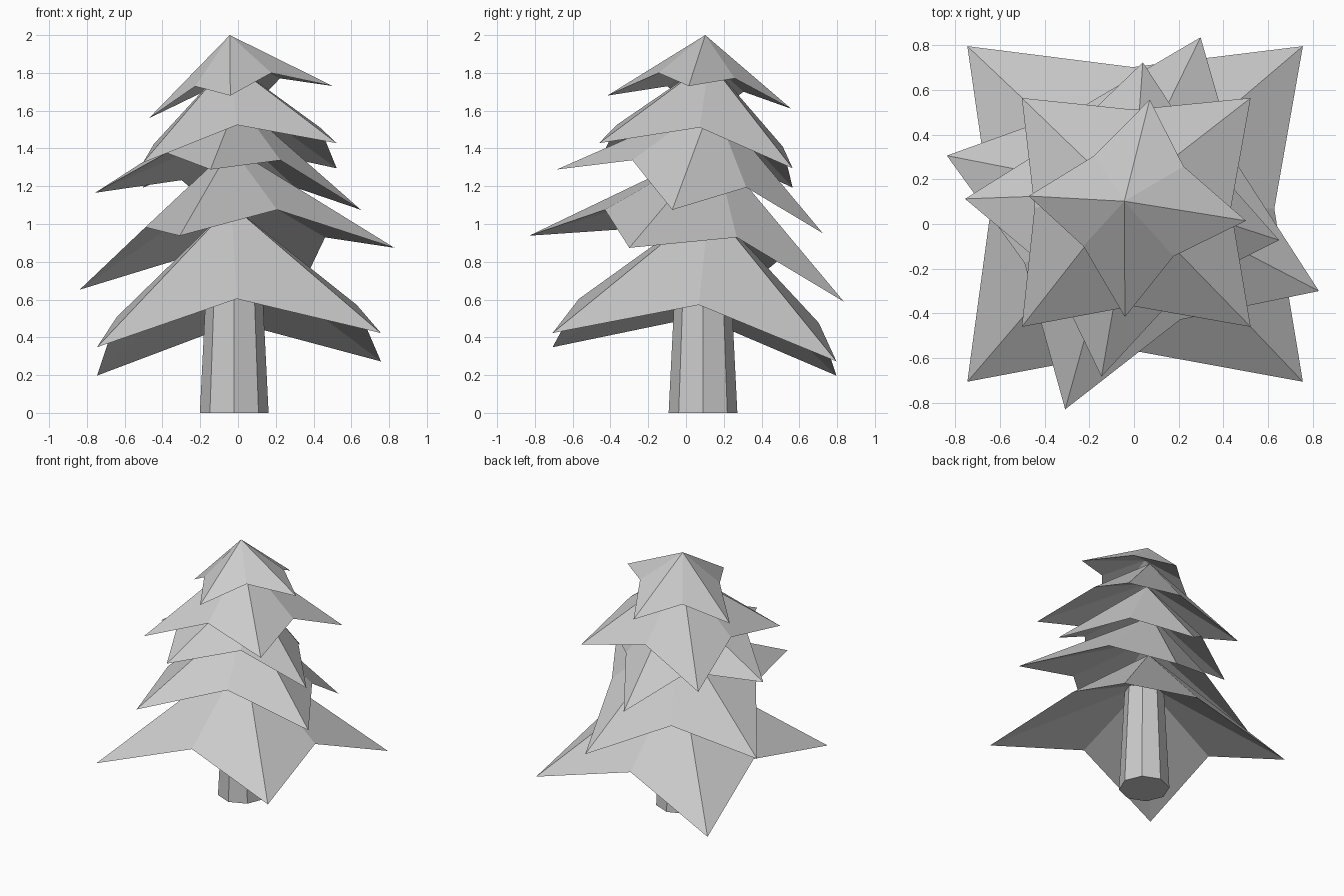
import bpy
from math import cos, sin, radians

if "Cube" in bpy.data.objects:
    bpy.data.objects.remove(bpy.data.objects["Cube"])


def make_object(name, verts, faces):
    mesh = bpy.data.meshes.new(name)
    mesh.from_pydata(verts, [], faces)
    mesh.update()
    obj = bpy.data.objects.new(name, mesh)
    bpy.context.collection.objects.link(obj)
    return obj


def ring(cx, cy, z, r, n=8):
    return [(cx + r * cos(radians(360 * i / n)), cy + r * sin(radians(360 * i / n)), z)
            for i in range(n)]


# Tapered eight-sided trunk
faces = [(i, (i + 1) % 8, 8 + (i + 1) % 8, 8 + i) for i in range(8)]
faces += [tuple(range(7, -1, -1)), tuple(range(8, 16))]
make_object("trunk", ring(-0.02, 0.09, 0, 0.182) + ring(-0.02, 0.09, 0.9, 0.137), faces)


# Four-pointed star cone with a shallower hollow underside, leaning along a slope
def branch_layer(name, centre, angle, tip_r, notch_r, notch_h, height, slope):
    (cx, cy, cz), (sx, sy) = centre, slope

    def leaned(r, a, h):
        dx, dy = r * cos(radians(a)), r * sin(radians(a))
        return (cx + dx - sx * h, cy + dy - sy * h, cz + h + sx * dx + sy * dy)

    verts = [leaned(0, 0, height), leaned(0, 0, 0.7 * height)]
    for i in range(8):
        r, h = (notch_r, notch_h) if i % 2 else (tip_r, 0)
        verts.append(leaned(r, angle + 45 * i, h))
    faces = []
    for i in range(8):
        a, b = 2 + i, 2 + (i + 1) % 8
        faces += [(0, a, b), (1, b, a)]
    make_object(name, verts, faces)


# Layers, bottom to top: centre, turn, tip radius, notch radius, notch height, height, slope
layers = [
    ((0.005, 0.045, 0.31), 45, 1.063, 0.635, 0.23, 0.79, (0.05, -0.10)),
    ((-0.005, 0.003, 0.763), -20, 0.887, 0.525, 0.193, 0.645, (0.05, -0.228)),
    ((-0.053, 0.02, 1.12), -7.5, 0.71, 0.43, 0.165, 0.53, (-0.094, -0.227)),
    ((0.01, 0.052, 1.31), 45, 0.725, 0.44, 0.157, 0.55, (0.10, -0.13)),
    ((0.015, 0.07, 1.645), -6.5, 0.49, 0.287, 0.105, 0.355, (0.165, -0.09)),
]
for number, data in enumerate(layers, 1):
    branch_layer(f"branch_layer_{number}", *data)
